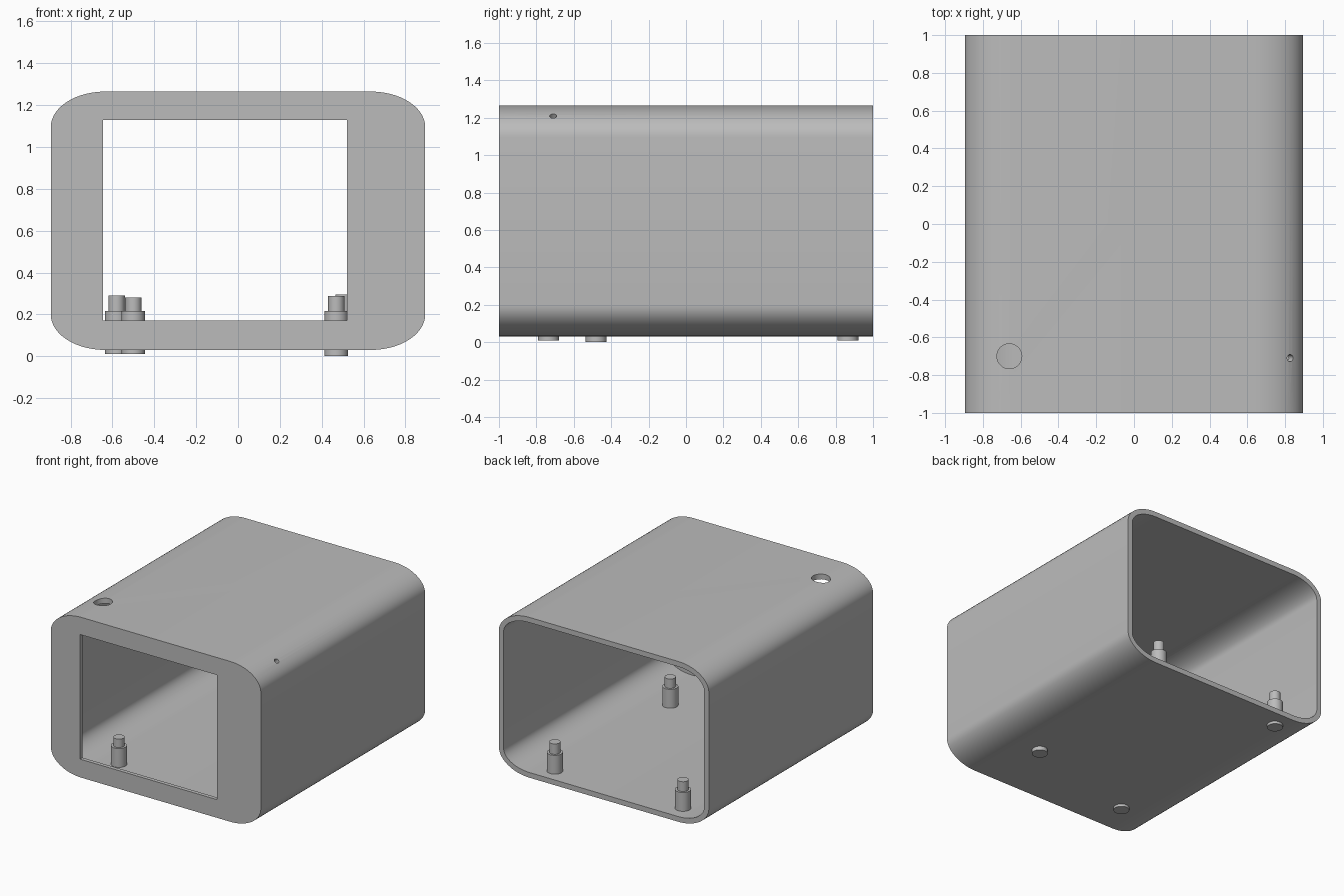
import bpy, bmesh
from math import cos, sin, pi, radians
from mathutils import Vector

cube = bpy.data.objects.get("Cube")
if cube:
    bpy.data.objects.remove(cube, do_unlink=True)

grey = bpy.data.materials.new("light_grey")
grey.use_nodes = True
colour = (0.5, 0.5, 0.5, 1)
grey.diffuse_color = colour
grey.node_tree.nodes["Principled BSDF"].inputs["Base Color"].default_value = colour

WALL, PANEL = 0.04, 0.03
HALF_W, LOW, HIGH = 0.895, 0.03, 1.265
RX, RZ = 0.26, 0.17


def finish(name, bm):
    bmesh.ops.recalc_face_normals(bm, faces=bm.faces)
    mesh = bpy.data.meshes.new(name)
    bm.to_mesh(mesh)
    bm.free()
    mesh.materials.append(grey)
    ob = bpy.data.objects.new(name, mesh)
    bpy.context.collection.objects.link(ob)
    return ob


def prism(name, outline, y0, y1):
    """Extrude an x-z outline along y."""
    bm = bmesh.new()
    face = bm.faces.new([bm.verts.new((x, y0, z)) for x, z in outline])
    ext = bmesh.ops.extrude_face_region(bm, geom=[face])["geom"]
    bmesh.ops.translate(bm, vec=(0, y1 - y0, 0),
                        verts=[v for v in ext if isinstance(v, bmesh.types.BMVert)])
    return finish(name, bm)


def rounded_outline(inset, steps=14):
    rx, rz = RX - inset, RZ - inset
    cx, mid, cz = HALF_W - RX, (LOW + HIGH) / 2, (HIGH - LOW) / 2 - RZ
    points = []
    for quarter, (sx, sz) in enumerate(((1, 1), (-1, 1), (-1, -1), (1, -1))):
        for i in range(steps + 1):
            a = (quarter + i / steps) * pi / 2
            points.append((sx * cx + rx * cos(a), mid + sz * cz + rz * sin(a)))
    return points


def rod(name, centre, radius, depth, axis=(0, 0, 1)):
    bm = bmesh.new()
    bmesh.ops.create_cone(bm, cap_ends=True, segments=32, radius1=radius,
                          radius2=radius, depth=depth)
    ob = finish(name, bm)
    ob.rotation_mode = 'QUATERNION'
    ob.rotation_quaternion = Vector((0, 0, 1)).rotation_difference(Vector(axis))
    ob.location = centre
    return ob


def smooth(ob):
    bpy.ops.object.select_all(action='DESELECT')
    ob.select_set(True)
    bpy.context.view_layer.objects.active = ob
    bpy.ops.object.shade_smooth_by_angle(angle=radians(30))


def cut(ob, cutter):
    mod = ob.modifiers.new("cut", 'BOOLEAN')
    mod.operation, mod.solver, mod.object = 'DIFFERENCE', 'EXACT', cutter
    bpy.context.view_layer.objects.active = ob
    bpy.ops.object.modifier_apply(modifier=mod.name)
    bpy.data.objects.remove(cutter, do_unlink=True)


# Housing: rounded tube, open at the back, with a thin front panel
housing = prism("housing", rounded_outline(0), -1, 1)
cut(housing, prism("cavity", rounded_outline(WALL), -1 + PANEL, 1.2))

# Off-centre screen opening in the front panel
window = [(-0.645, 0.17), (0.52, 0.17), (0.52, 1.13), (-0.645, 1.13)]
cut(housing, prism("screen_opening", window, -1.2, -0.9))

# Button hole in the roof and a small hole in the rounded edge
cut(housing, rod("button_hole", (-0.66, -0.7, HIGH), 0.066, 0.3))
cut(housing, rod("small_hole", (0.82, -0.71, 1.2), 0.019, 0.2, (0.57, 0, 0.82)))
smooth(housing)


def standoff(name, x, y, bottom, top):
    """Stepped post: wide base with a narrow pin."""
    bm = bmesh.new()
    step = 0.215
    for radius, z0, z1 in ((0.056, bottom, step), (0.039, step, top)):
        made = bmesh.ops.create_cone(bm, cap_ends=True, segments=32, radius1=radius,
                                     radius2=radius, depth=z1 - z0)
        bmesh.ops.translate(bm, verts=made["verts"], vec=(x, y, (z0 + z1) / 2))
    smooth(finish(name, bm))


# Circuit board standoffs, three of them poking through the floor
standoff("front_right_standoff", -0.50, -0.735, 0.01, 0.28)
standoff("front_left_standoff", 0.47, -0.48, 0.0, 0.287)
standoff("back_right_standoff", -0.58, 0.865, 0.01, 0.29)
standoff("back_left_standoff", 0.505, 0.875, 0.04, 0.295)
